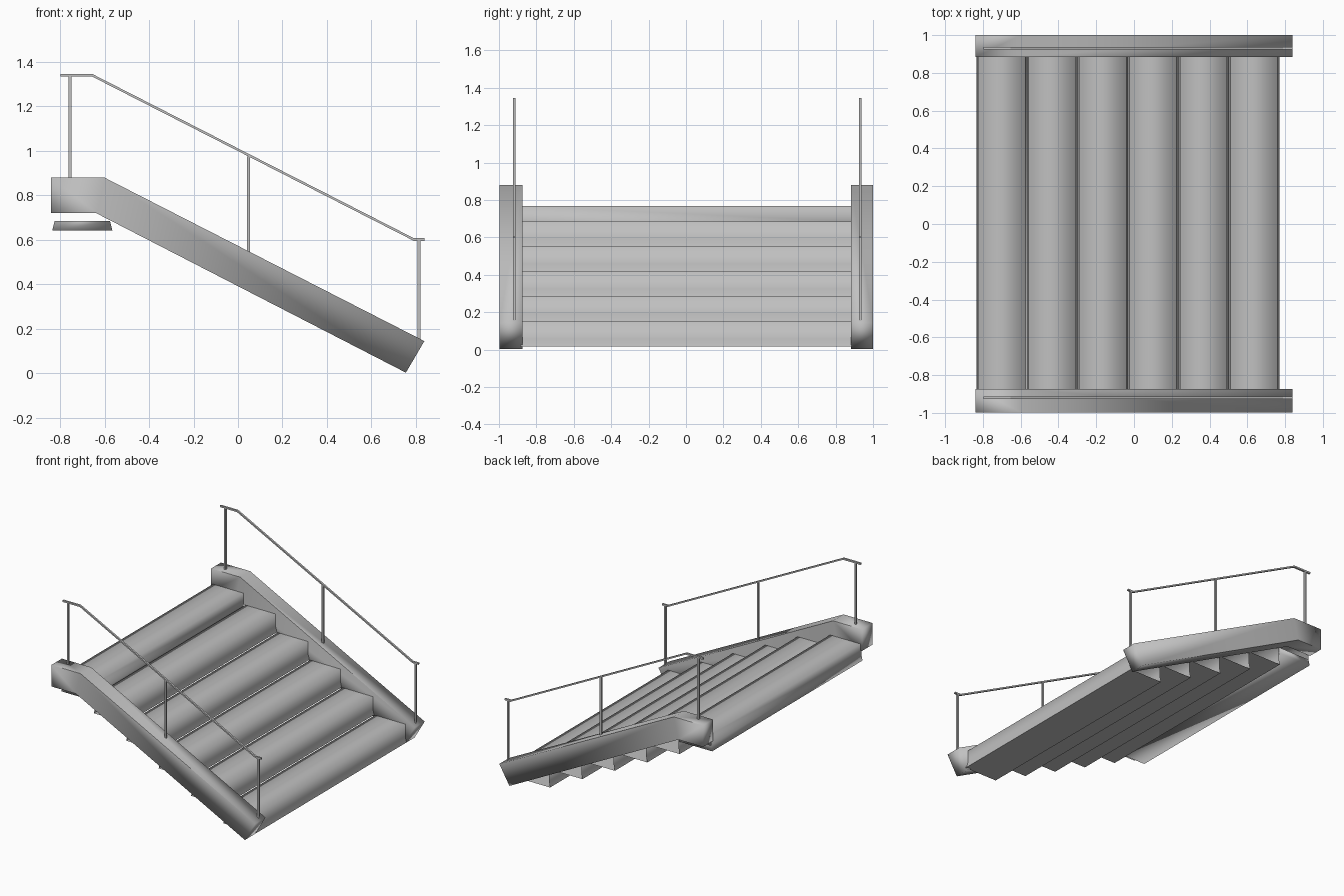
import bpy
import bmesh
from mathutils import Vector

if "Cube" in bpy.data.objects:
    bpy.data.objects.remove(bpy.data.objects["Cube"], do_unlink=True)

GREY = (0.53, 0.53, 0.53, 1.0)
steel = bpy.data.materials.new("grey steel")
steel.use_nodes = True
steel.diffuse_color = GREY
steel.node_tree.nodes["Principled BSDF"].inputs["Base Color"].default_value = GREY


def finish(name, bm, smooth=True):
    """Turn a bmesh into an object."""
    for face in bm.faces:
        face.smooth = smooth
    mesh = bpy.data.meshes.new(name)
    bm.to_mesh(mesh)
    bm.free()
    mesh.materials.append(steel)
    obj = bpy.data.objects.new(name, mesh)
    bpy.context.collection.objects.link(obj)
    return obj


def loft(bm, rings, sharp=()):
    """Bridge equally sized closed rings; listed corners become hard edges."""
    rows = [[bm.verts.new(p) for p in ring] for ring in rings]
    n = len(rows[0])
    for a, b in zip(rows, rows[1:]):
        for i in range(n):
            j = (i + 1) % n
            bm.faces.new((a[i], a[j], b[j], b[i]))
        for i in sharp:
            bm.edges.get((a[i], b[i])).smooth = False
    return rows


def cap(bm, rows):
    """Close both ends of a loft."""
    bm.faces.new(rows[0])
    bm.faces.new(rows[-1])
    bmesh.ops.recalc_face_normals(bm, faces=bm.faces)


def bar(name, path, offset):
    """Thin square bar along a path, offset being half its depth."""
    side = Vector((0, 0.007, 0))
    bm = bmesh.new()
    rows = loft(bm, [[p - offset - side, p + offset - side,
                      p + offset + side, p - offset + side] for p in path])
    cap(bm, rows)
    finish(name, bm, smooth=False)


# Steps: folded sheets, open at the ends; the landing step is shallower
STEPS, RUN, RISE = 6, 0.267, 0.1337
HALF, LIP, SKIRT = 0.885, 0.01, 0.042
LANDING_TOP, SECOND_TOP = 0.768, 0.684
for k in range(STEPS):
    back = -0.835 + RUN * k
    front = back + RUN + 0.003
    if k == 0:
        top, low = LANDING_TOP, SECOND_TOP - SKIRT
    else:
        top = SECOND_TOP - RISE * (k - 1)
        low = top - RISE
    mid = low + SKIRT
    profile = [(back, low), (back + LIP, mid), (back + LIP, top),
               (front - LIP, top), (front - LIP, mid), (front, low)]
    bm = bmesh.new()
    rows = loft(bm, [[(x, y, z) for x, z in profile] for y in (-HALF, HALF)],
                sharp=(0, 5))
    if k == 0:
        # closed skirt ends under the landing
        a, b = rows
        bm.faces.new((a[0], a[5], a[4], a[1]))
        bm.faces.new((b[0], b[1], b[4], b[5]))
    finish(f"step_{k + 1}", bm)

# Side beams: level landing part, then the slope
BEAM = [((-0.84, 0.72), (-0.84, 0.88)),
        ((-0.637, 0.72), (-0.60, 0.88)),
        ((0.755, 0.003), (0.838, 0.145))]
POSTS = [(-0.755, 0.87, 1.338), (0.048, 0.54, 0.975), (0.813, 0.14, 0.60)]
RAIL = [(-0.797, 1.34), (-0.655, 1.34), (0.79, 0.602), (0.838, 0.602)]
SIDES = [("left", 0.883, 1.0, 0.931), ("right", -0.873, -0.997, -0.919)]

for label, inner, outer, y in SIDES:
    bm = bmesh.new()
    rows = loft(bm, [[(b[0], inner, b[1]), (t[0], inner, t[1]),
                      (t[0], outer, t[1]), (b[0], outer, b[1])] for b, t in BEAM],
                sharp=range(4))
    cap(bm, rows)
    finish(f"{label}_side_beam", bm)

    # Handrail and its posts
    bar(f"{label}_handrail", [Vector((x, y, z)) for x, z in RAIL], Vector((0, 0, 0.006)))
    for i, (x, z0, z1) in enumerate(POSTS):
        bar(f"{label}_post_{i + 1}", [Vector((x, y, z0)), Vector((x, y, z1))],
            Vector((0.007, 0, 0)))
